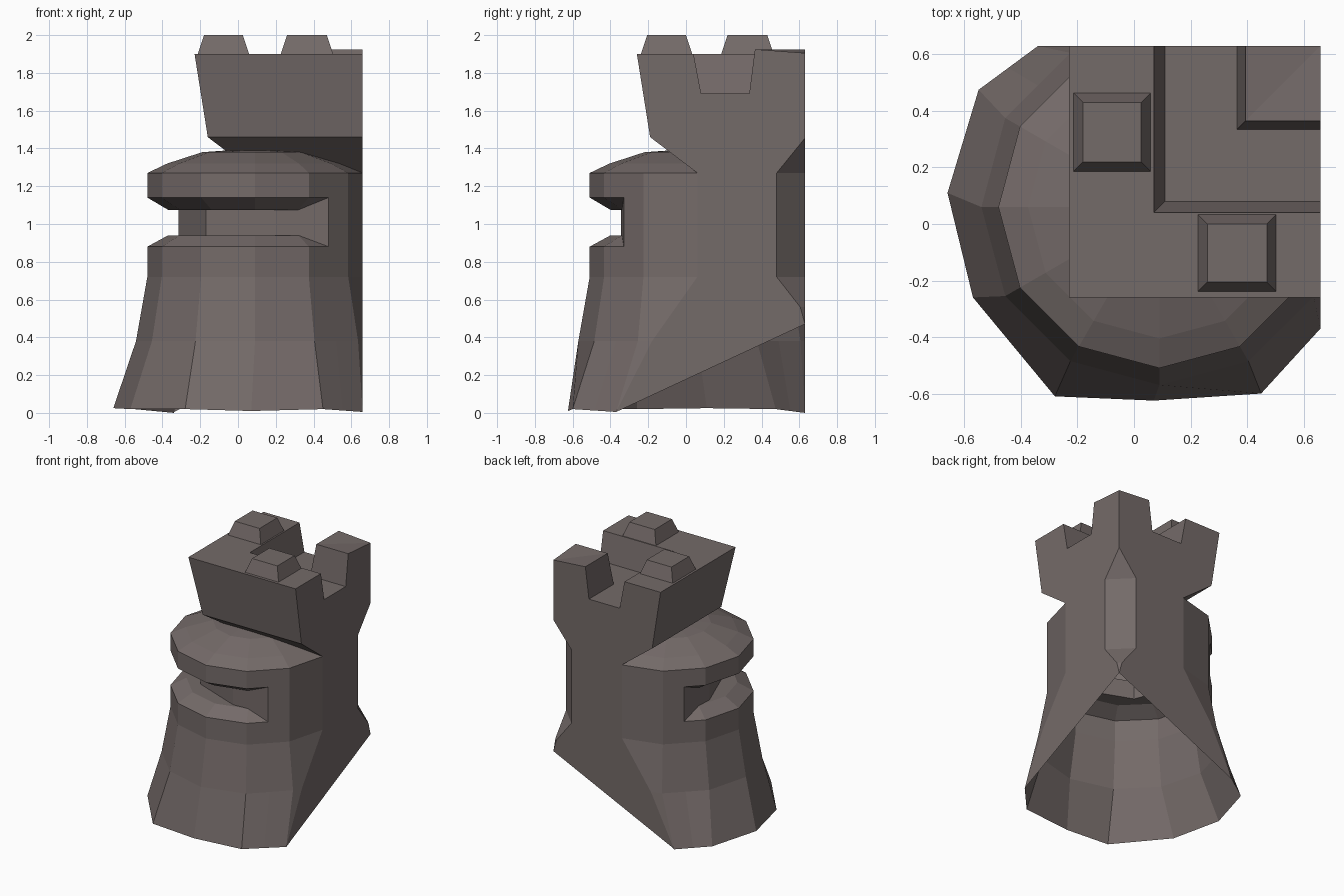
import bpy, bmesh, math

if "Cube" in bpy.data.objects:
    bpy.data.objects.remove(bpy.data.objects["Cube"])

STONE = bpy.data.materials.new("grey_brown_stone")
STONE.diffuse_color = (0.175, 0.145, 0.14, 1)
STONE.use_nodes = True
STONE.node_tree.nodes["Principled BSDF"].inputs["Base Color"].default_value = STONE.diffuse_color
CX, CY = 0.09, 0.06          # axis of the twelve-sided body


class Part:
    """Collects polygons, sharing vertices that coincide."""
    def __init__(self, name):
        self.name, self.bm, self.cache = name, bmesh.new(), {}

    def face(self, pts, mirrored=False):
        vs = []
        for p in pts:
            k = tuple(round(c, 4) for c in p)
            if k not in self.cache:
                self.cache[k] = self.bm.verts.new(k)
            if self.cache[k] not in vs:
                vs.append(self.cache[k])
        if len(vs) > 2 and not self.bm.faces.get(vs):
            self.bm.faces.new(vs)
        if mirrored:         # mirror across the diagonal through the back corner
            self.face([(y + 0.03, x - 0.03, z) for x, y, z in reversed(pts)])

    def finish(self):
        bmesh.ops.recalc_face_normals(self.bm, faces=self.bm.faces)
        mesh = bpy.data.meshes.new(self.name)
        self.bm.to_mesh(mesh)
        self.bm.free()
        mesh.materials.append(STONE)
        ob = bpy.data.objects.new(self.name, mesh)
        bpy.context.collection.objects.link(ob)


def mid(a, b):
    return tuple((p + q) / 2 for p, q in zip(a, b))


def with_mids(r):
    # extra columns where the window slit ends
    return r[:2] + [mid(r[1], r[2])] + r[2:8] + [mid(r[7], r[8])] + r[8:]


def arc(r, z):
    return [(CX + r * math.cos(math.radians(-30 * i)),
             CY + r * math.sin(math.radians(-30 * i)), z) for i in range(10)]


# Round body: open-bottomed shell, flared at the foot, domed at the top
body = Part("round_body")
foot = [(.66, -.37, .005), (.66, -.37, .005), (.45, -.6, .02), (.07, -.625, .01),
        (-.28, -.61, .02), (-.57, -.26, .02), (-.66, .11, .025), (-.55, .475, .02),
        (-.34, .63, 0), (-.34, .63, 0)]
flare = arc(0.63, 0.38)
flare[0], flare[9] = (.66, -.18, .38), (-.15, .63, .38)
foot, flare = with_mids(foot), with_mids(flare)
r72, r88, r114, r127 = [with_mids(arc(0.57, z)) for z in (0.72, 0.88, 1.14, 1.27)]
dome1, dome2 = with_mids(arc(0.465, 1.32)), with_mids(arc(0.28, 1.38))
apex = [(CX, CY, 1.40)] * 12
SLIT = range(2, 9)
for a, b in ((foot, flare), (flare, r72), (r72, r88), (r88, r114),
             (r114, r127), (r127, dome1), (dome1, dome2), (dome2, apex)):
    for i in range(11):
        if not (a is r88 and i in SLIT):
            body.face([a[i], a[i + 1], b[i + 1], b[i]])

# Window slit: bevelled lips, floor, ceiling, ends and inner wall
inner = [(.2, -.345), (-.17, -.2), (-.315, .17)]
lips = []
for outer, z in ((r88, 0.94), (r114, 1.075)):
    lip = arc(0.46, z)[2:8]
    lip = [lip[0]] + lip + [lip[-1]]
    for i in SLIT:
        body.face([outer[i], outer[i + 1], lip[i - 1], lip[i - 2]])
    wall = [(x, y, z) for x, y in inner]
    body.face(lip + wall[::-1])
    lips.append((lip, [lip[0]] + wall + [lip[-1]]))
(lo, wlo), (hi, whi) = lips
for i in range(4):
    body.face([wlo[i], wlo[i + 1], whi[i + 1], whi[i]])
for col, k in ((2, 0), (9, -1)):
    body.face([r88[col], r114[col], hi[k], lo[k]])
body.finish()

# Square upper tower with the two flat back walls
top = Part("square_tower")
wall = [(-.37, .005), (-.18, .38), (.06, .72), (.06, 1.27), (-.19, 1.46), (-.26, 1.9),
        (.04, 1.9), (.08, 1.69), (.335, 1.69), (.365, 1.925), (.63, 1.905),
        (.63, 1.455), (.48, 1.27), (.48, .72), (.605, .56), (.63, .47)]
top.face([(.66, y, z) for y, z in wall], True)


def strip(a, b, za, zb):
    """Wall running along x at depth a (height za) to depth b (height zb), plus its mirror."""
    top.face([(a + .03, a, za), (.66, a, za), (.66, b, zb), (b + .03, b, zb)], True)


strip(.06, -.19, 1.27, 1.46)     # sloping underside
strip(-.19, -.26, 1.46, 1.9)     # leaning outer wall
strip(-.26, .04, 1.9, 1.9)       # parapet top
strip(.04, .08, 1.9, 1.69)       # channel
strip(.08, .335, 1.69, 1.69)
strip(.335, .365, 1.69, 1.925)
# corner post top
top.face([(.395, .365, 1.925), (.66, .365, 1.925), (.66, .63, 1.905)], True)
# chamfer on the back corner
a, b = (.66, .48), (.51, .63)
c, d = (.66, .605), (.635, .63)
top.face([(*a, .72), (*b, .72), (*b, 1.27), (*a, 1.27)])
top.face([(*a, 1.27), (*b, 1.27), (.66, .63, 1.455)])
top.face([(*c, .56), (*d, .56), (*b, .72), (*a, .72)])
top.face([(*c, .56), (.66, .63, .47), (*d, .56)])
top.finish()

# Two tapered merlons
for name, x0, x1, y0, y1 in (("left_merlon", -.215, .06, .185, .465),
                             ("front_merlon", .225, .505, -.24, .035)):
    m = Part(name)
    rings = []
    for z, s in ((1.895, 0), (2.0, .035)):
        rings.append([(x0 + s, y0 + s, z), (x1 - s, y0 + s, z),
                      (x1 - s, y1 - s, z), (x0 + s, y1 - s, z)])
    m.face(rings[0][::-1])
    m.face(rings[1])
    for i in range(4):
        j = (i + 1) % 4
        m.face([rings[0][i], rings[0][j], rings[1][j], rings[1][i]])
    m.finish()
